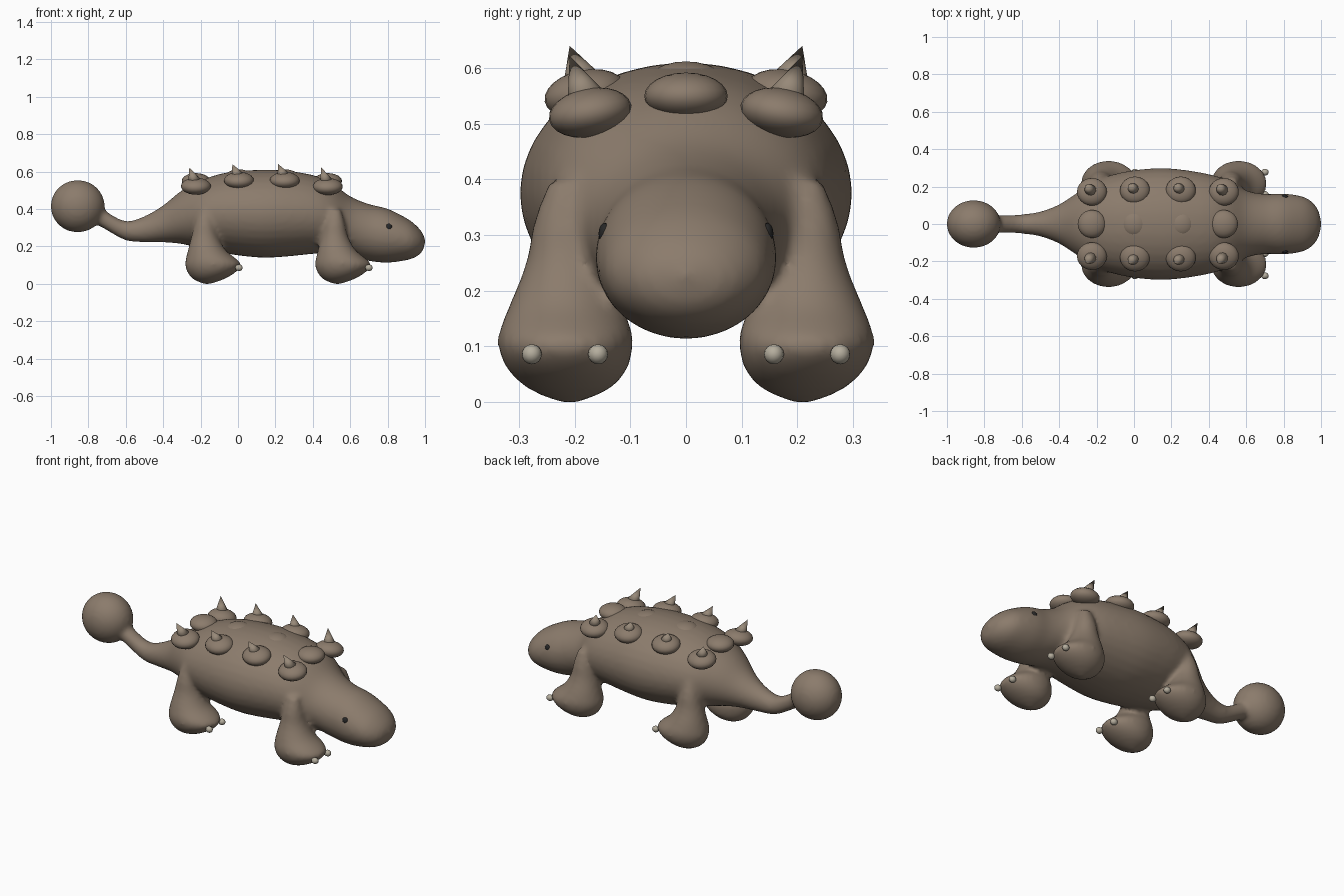
import bpy, bmesh, math
from mathutils import Vector, Matrix

if "Cube" in bpy.data.objects:
    bpy.data.objects.remove(bpy.data.objects["Cube"])


def material(name, rgb):
    m = bpy.data.materials.new(name)
    m.diffuse_color = (*rgb, 1)
    m.use_nodes = True
    m.node_tree.nodes["Principled BSDF"].inputs["Base Color"].default_value = m.diffuse_color
    return m


SKIN = material("skin", (0.26, 0.20, 0.15))
HORN = material("horn", (0.31, 0.25, 0.19))
CLAW = material("claw", (0.46, 0.42, 0.34))
DARK = material("eye_dark", (0.02, 0.02, 0.02))


def finish(bm, name, mat):
    bmesh.ops.recalc_face_normals(bm, faces=bm.faces)
    for f in bm.faces:
        f.smooth = True
    me = bpy.data.meshes.new(name)
    bm.to_mesh(me)
    bm.free()
    me.materials.append(mat)
    ob = bpy.data.objects.new(name, me)
    bpy.context.collection.objects.link(ob)
    return ob


def smooth_rows(rows, steps=4):
    """Catmull-Rom interpolation between profile rows."""
    out = []
    for i in range(len(rows) - 1):
        p = [Vector(rows[max(0, min(len(rows) - 1, i + k))]) for k in (-1, 0, 1, 2)]
        for s in range(steps):
            t = s / steps
            out.append(0.5 * (2 * p[1] + (p[2] - p[0]) * t
                              + (2 * p[0] - 5 * p[1] + 4 * p[2] - p[3]) * t * t
                              + (3 * p[1] - p[0] - 3 * p[2] + p[3]) * t ** 3))
    return out + [Vector(rows[-1])]


def loft(bm, rows, place, sides=32):
    """Skin elliptical rings; place(row, cos, sin) gives each point."""
    rings = []
    for r in smooth_rows(rows):
        rings.append([bm.verts.new(place(r, math.cos(a), math.sin(a)))
                      for a in (2 * math.pi * k / sides for k in range(sides))])
    for a, b in zip(rings, rings[1:]):
        for k in range(sides):
            n = (k + 1) % sides
            bm.faces.new((a[k], a[n], b[n], b[k]))
    bm.faces.new(rings[0])
    bm.faces.new(rings[-1])


def ball(bm, centre, radii, rot=Matrix(), seg=24):
    m = Matrix.Translation(centre) @ rot @ Matrix.Diagonal((*radii, 1))
    bmesh.ops.create_uvsphere(bm, u_segments=seg, v_segments=seg // 2, radius=1, matrix=m)


# Trunk, tail and head: x, top z, bottom z, half width
TRUNK = [(-0.76, 0.43, 0.32, 0.05), (-0.70, 0.385, 0.285, 0.048), (-0.6, 0.336, 0.232, 0.052),
         (-0.5, 0.362, 0.222, 0.067), (-0.4, 0.42, 0.222, 0.105), (-0.3, 0.50, 0.213, 0.17),
         (-0.2, 0.552, 0.19, 0.235), (-0.1, 0.587, 0.17, 0.268), (0, 0.603, 0.152, 0.288),
         (0.13, 0.61, 0.14, 0.299), (0.25, 0.606, 0.145, 0.292), (0.4, 0.582, 0.16, 0.267),
         (0.5, 0.54, 0.165, 0.235), (0.6, 0.468, 0.148, 0.18), (0.7, 0.427, 0.122, 0.161),
         (0.8, 0.402, 0.113, 0.163), (0.9, 0.352, 0.126, 0.148), (0.95, 0.315, 0.143, 0.12),
         (0.985, 0.275, 0.172, 0.075), (1.002, 0.235, 0.222, 0.01)]
# Front leg: z, min x, max x, min y, max y
LEG = [(0.0, 0.51, 0.55, 0.19, 0.23), (0.025, 0.455, 0.62, 0.135, 0.285),
       (0.06, 0.425, 0.68, 0.105, 0.322), (0.10, 0.412, 0.712, 0.095, 0.338),
       (0.13, 0.415, 0.69, 0.097, 0.335), (0.18, 0.427, 0.63, 0.12, 0.315),
       (0.25, 0.445, 0.59, 0.142, 0.288), (0.33, 0.465, 0.57, 0.17, 0.272),
       (0.40, 0.49, 0.55, 0.19, 0.245)]
BACK = -0.695   # offset from front legs to back legs

# Body fused into one skin
bm = bmesh.new()
loft(bm, TRUNK, lambda r, c, s: (r[0], r[3] * c, (r[1] + r[2]) / 2 + (r[1] - r[2]) / 2 * s))
ball(bm, (-0.857, 0, 0.415), (0.145, 0.128, 0.14), seg=32)
for dx in (0, BACK):
    for side in (1, -1):
        loft(bm, LEG, lambda r, c, s: (
            dx + (r[1] + r[2]) / 2 + (r[2] - r[1]) / 2 * c,
            side * ((r[3] + r[4]) / 2 + (r[4] - r[3]) / 2 * s), r[0]))
body = finish(bm, "body", SKIN)
remesh = body.modifiers.new("fuse", 'REMESH')
remesh.mode = 'VOXEL'
remesh.voxel_size = 0.013
remesh.use_smooth_shade = True
soft = body.modifiers.new("soften", 'SMOOTH')
soft.factor = 0.5
soft.iterations = 8

# Armour plates and spikes along the back
plates, spikes = bmesh.new(), bmesh.new()
for x, mid_z, side_z, y, tip_z in ((-0.225, 0.55, 0.522, 0.172, 0.622),
                                   (0.005, 0.57, 0.553, 0.18, 0.64),
                                   (0.25, 0.57, 0.553, 0.18, 0.64),
                                   (0.48, 0.55, 0.52, 0.172, 0.622)):
    ball(plates, (x, 0, mid_z), (0.076, 0.075, 0.042))
    for side in (1, -1):
        tilt = Matrix.Rotation(-0.18 * side, 4, 'X')
        ball(plates, (x, side * y, side_z), (0.08, 0.075, 0.044), tilt)
        base = Vector((x - 0.003, side * (y + 0.003), side_z + 0.012))
        tip = Vector((x - 0.035, side * 0.209, tip_z))
        d = tip - base
        m = (Matrix.Translation((base + tip) / 2)
             @ d.to_track_quat('Z', 'Y').to_matrix().to_4x4())
        bmesh.ops.create_cone(spikes, cap_ends=True, segments=12, radius1=0.042,
                              radius2=0.0, depth=d.length, matrix=m)
finish(plates, "armour_plates", SKIN)
finish(spikes, "back_spikes", HORN)

# Claws and eyes
claws, eyes = bmesh.new(), bmesh.new()
for side in (1, -1):
    for dx in (0, BACK):
        for y in (0.158, 0.277):
            ball(claws, (0.70 + dx, side * y, 0.086), (0.02, 0.018, 0.018), seg=16)
    ball(eyes, (0.807, side * 0.146, 0.303), (0.017, 0.011, 0.019),
         Matrix.Rotation(-0.15 * side, 4, 'Z'), seg=16)
finish(claws, "claws", CLAW)
finish(eyes, "eyes", DARK)
